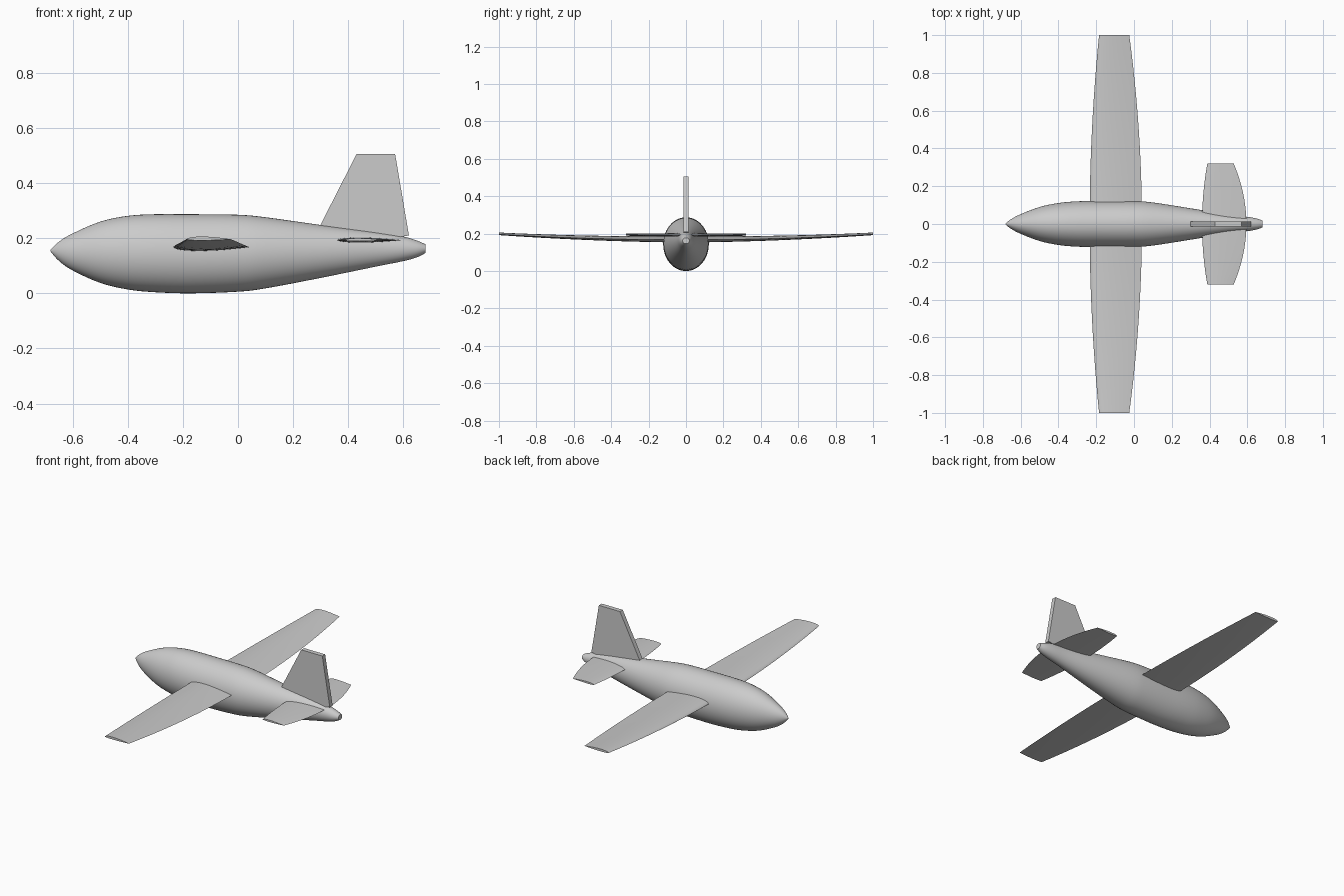
import bpy, bmesh
from math import sin, cos, pi, radians, sqrt

cube = bpy.data.objects.get("Cube")
if cube:
    bpy.data.objects.remove(cube, do_unlink=True)

grey = bpy.data.materials.new("light_grey")
grey.use_nodes = True
grey.diffuse_color = (0.6, 0.6, 0.6, 1)
grey.node_tree.nodes["Principled BSDF"].inputs["Base Color"].default_value = (0.6, 0.6, 0.6, 1)


def loft(name, rings, angle=35):
    """Skin a list of closed rings, cap both ends and shade smooth."""
    bm = bmesh.new()
    loops = [[bm.verts.new(p) for p in ring] for ring in rings]
    n = len(loops[0])
    for a, b in zip(loops, loops[1:]):
        for i in range(n):
            j = (i + 1) % n
            bm.faces.new((a[i], a[j], b[j], b[i]))
    bm.faces.new(loops[0])
    bm.faces.new(loops[-1])
    bmesh.ops.recalc_face_normals(bm, faces=bm.faces)
    mesh = bpy.data.meshes.new(name)
    bm.to_mesh(mesh)
    bm.free()
    mesh.materials.append(grey)
    obj = bpy.data.objects.new(name, mesh)
    bpy.context.collection.objects.link(obj)
    bpy.ops.object.select_all(action="DESELECT")
    obj.select_set(True)
    bpy.context.view_layer.objects.active = obj
    bpy.ops.object.shade_smooth_by_angle(angle=radians(angle))
    return obj


def spline(stations, steps=4):
    """Catmull-Rom interpolation through the stations."""
    pts = [stations[0]] + stations + [stations[-1]]
    out = []
    for p, q, r, s in zip(pts, pts[1:], pts[2:], pts[3:]):
        for k in range(steps):
            t = k / steps
            out.append([0.5 * (2 * b + (c - a) * t + (2 * a - 5 * b + 4 * c - d) * t * t
                               + (3 * b - a - 3 * c + d) * t ** 3)
                        for a, b, c, d in zip(p, q, r, s)])
    return out + [stations[-1]]


# Fuselage: x, bottom, top, half width
stations = [
    (-.68, .152, .158, .003), (-.65, .118, .187, .026), (-.6, .083, .217, .052),
    (-.5, .038, .26, .09), (-.4, .014, .281, .111), (-.3, .004, .287, .12),
    (-.17, 0, .287, .122), (0, .006, .285, .121), (.1, .018, .276, .114),
    (.3, .056, .248, .083), (.5, .097, .222, .05), (.6, .117, .206, .038),
    (.65, .131, .191, .029), (.68, .146, .178, .018)]
SEG = 48
loft("fuselage", [
    [(x, w * cos(2 * pi * i / SEG), (lo + hi) / 2 + (hi - lo) / 2 * sin(2 * pi * i / SEG))
     for i in range(SEG)] for x, lo, hi, w in spline(stations)])


def airfoil(y, front, back, z, upper, lower, n=12):
    """Closed wing section: domed top, shallower underside."""
    chord = back - front

    def bulge(u):
        return 2.6 * sqrt(u) * (1 - u)

    us = [(1 - cos(pi * i / n)) / 2 for i in range(n + 1)]
    top = [(front + chord * u, y, z + upper * bulge(u)) for u in us]
    under = [(front + chord * u, y, z - lower * bulge(u)) for u in us[-2:0:-1]]
    return top + under


# Main wing with curved edges and rising tips
spans = [i / 12 for i in range(-12, 13)]
loft("main_wing", [
    airfoil(t, -.235 + .05 * t * t, .042 - .067 * t * t, .167 + .029 * t * t,
            .02 - .01 * abs(t), .015 - .011 * abs(t)) for t in spans])

# Tailplane
loft("tailplane", [
    airfoil(.32 * t, .36 + .028 * t * t, .595 - .067 * t * t, .193,
            .01 - .003 * abs(t), .01 - .006 * abs(t)) for t in spans])

# Upright tail fin
outline = [(.295, .24), (.43, .505), (.57, .505), (.62, .21), (.5, .19)]
loft("tail_fin", [[(x, y, z) for x, z in outline] for y in (-.0135, .0135)])
